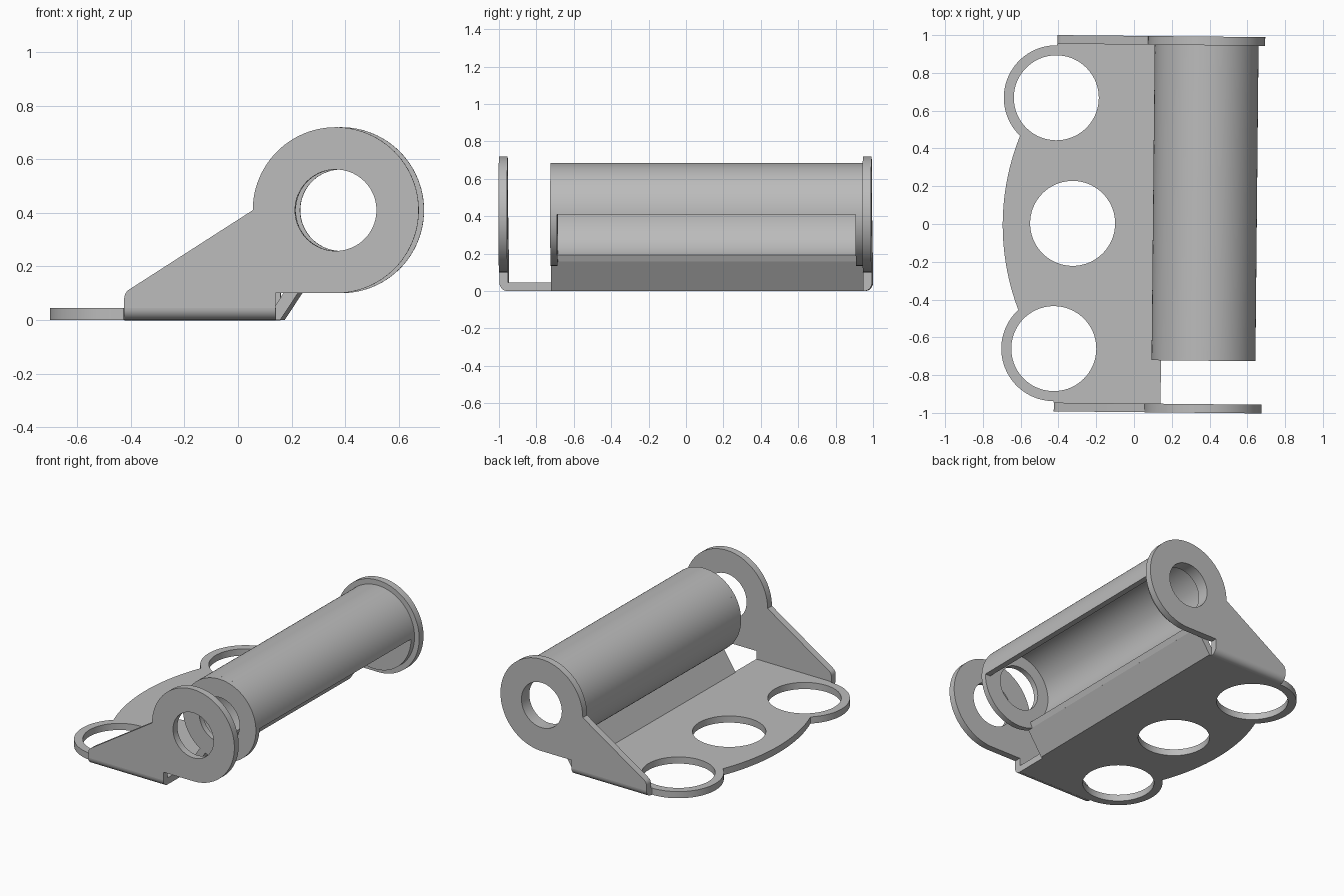
import bpy, bmesh
from math import radians, cos, sin

if "Cube" in bpy.data.objects:
    bpy.data.objects.remove(bpy.data.objects["Cube"], do_unlink=True)

steel = bpy.data.materials.new("grey steel")
steel.use_nodes = True
steel.diffuse_color = (0.5, 0.5, 0.5, 1)
steel.node_tree.nodes["Principled BSDF"].inputs["Base Color"].default_value = (0.5, 0.5, 0.5, 1)

TURN = -0.01                      # the whole part sits very slightly turned
T = 0.045                         # sheet thickness
AX, AZ = 0.375, 0.41              # axis of the roll
R_CHEEK, R_TUBE, R_BORE = 0.31, 0.275, 0.152
IN, OUT = 0.95, 0.996             # inner and outer faces of the cheeks
END = 0.15                        # edge of the base under the roll

PLACE = {
    "x": lambda u, v, d: (d, u, v),
    "y": lambda u, v, d: (u, d, v),
    "z": lambda u, v, d: (u, v, d),
}


def arc(cx, cy, r, a0, a1, n=24):
    """Points along an arc, angles in degrees."""
    steps = [radians(a0 + (a1 - a0) * i / n) for i in range(n + 1)]
    return [(cx + r * cos(a), cy + r * sin(a)) for a in steps]


def circle(cx, cy, r, n=72):
    return arc(cx, cy, r, 0, 360, n)[:-1]


def slab(name, loops, axis, start, stop):
    """Extrude an outline, with optional holes, along an axis."""
    bm = bmesh.new()
    edges = []
    for loop in loops:
        vs = [bm.verts.new(PLACE[axis](u, v, start)) for u, v in loop]
        edges += [bm.edges.new((vs[i - 1], vs[i])) for i in range(len(vs))]
    bmesh.ops.triangle_fill(bm, edges=edges, use_beauty=True)
    grown = bmesh.ops.extrude_face_region(bm, geom=bm.faces[:])["geom"]
    bmesh.ops.translate(bm, vec=PLACE[axis](0, 0, stop - start),
                        verts=[g for g in grown if isinstance(g, bmesh.types.BMVert)])
    bmesh.ops.recalc_face_normals(bm, faces=bm.faces[:])
    mesh = bpy.data.meshes.new(name)
    bm.to_mesh(mesh)
    bm.free()
    mesh.materials.append(steel)
    ob = bpy.data.objects.new(name, mesh)
    bpy.context.collection.objects.link(ob)
    ob.rotation_euler.z = TURN
    bpy.ops.object.select_all(action="DESELECT")
    ob.select_set(True)
    bpy.context.view_layer.objects.active = ob
    bpy.ops.object.shade_smooth_by_angle(angle=radians(30))
    return ob


# Base plate: two round lobes, a bowed edge between them and three holes
LX, LY, HOLE = -0.418, 0.664, 0.225
outline = [(END, -IN), (END, IN), (-0.415, IN)]
outline += arc(LX, LY, 0.278, 90, 225, 32)
outline += arc(0.567, 0, 1.262, 158.6, 201.4, 32)
outline += arc(LX, -LY, 0.278, 135, 270, 32)
outline += [(-0.415, -IN)]
holes = [circle(LX, LY, HOLE), circle(-0.325, 0, HOLE), circle(LX, -LY, HOLE)]
slab("base_plate", [outline] + holes, "z", 0, T)

# Cheeks with a bore, and the rounded bends joining them to the base
cheek = [(-0.415, T)] + arc(-0.375, 0.08, 0.04, 180, 123, 8)
cheek += arc(AX, AZ, R_CHEEK, 180, -90, 72)
cheek += [(END, 0.1), (END, T)]
for side, label in ((-1, "front"), (1, "back")):
    slab(label + "_cheek", [cheek, circle(AX, AZ, R_BORE)], "y", side * IN, side * OUT)
    bend = [(side * u, v) for u, v in arc(IN, T, OUT - IN, 270, 360, 8)]
    slab(label + "_bend", [bend + [(side * IN, T)]], "x", -0.415, END)

# Open tube: from level with the axis, over the top, down to the web
FRONT, BACK, RIM = -0.72, IN, 0.037
shell = arc(AX, AZ, R_TUBE, 0, 247, 72) + arc(AX, AZ, R_TUBE - 0.04, 247, 0, 72)
slab("tube_shell", [shell], "y", FRONT + RIM, BACK - RIM)

# Full rings closing both ends of the tube
ring = [circle(AX, AZ, R_TUBE, 104), circle(AX, AZ, R_BORE)]
slab("front_ring", ring, "y", FRONT, FRONT + RIM)
slab("back_ring", ring, "y", BACK - RIM, BACK)

# Sloping web from the base up to the tube
web = [(END, 0), (0.165, 0), (0.269, 0.158), (0.235, 0.19), (0.141, T)]
slab("sloping_web", [web], "y", FRONT, BACK)
